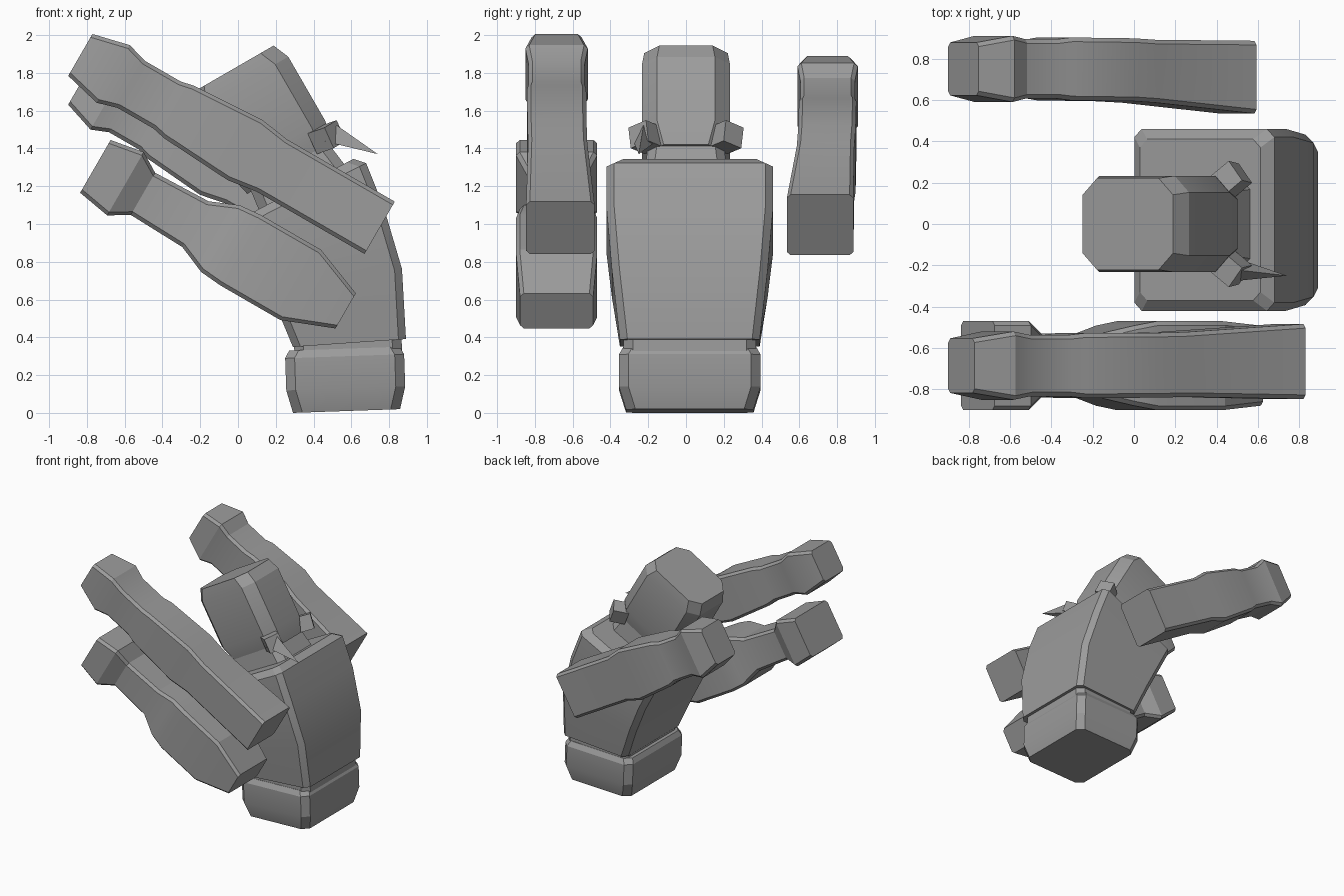
import bpy
import bmesh
from math import radians, sqrt
from mathutils import Vector, Euler, Matrix

cube = bpy.data.objects.get("Cube")
if cube:
    bpy.data.objects.remove(cube, do_unlink=True)

SIDEWAYS = Vector((0, 1, 0))

grey = bpy.data.materials.new("plain grey")
grey.use_nodes = True
grey.diffuse_color = (0.33, 0.33, 0.33, 1)
grey.node_tree.nodes["Principled BSDF"].inputs["Base Color"].default_value = grey.diffuse_color


def finish(name, bm):
    bmesh.ops.recalc_face_normals(bm, faces=bm.faces)
    mesh = bpy.data.meshes.new(name)
    bm.to_mesh(mesh)
    bm.free()
    mesh.materials.append(grey)
    part = bpy.data.objects.new(name, mesh)
    bpy.context.collection.objects.link(part)
    bpy.ops.object.select_all(action="DESELECT")
    part.select_set(True)
    bpy.context.view_layer.objects.active = part
    bpy.ops.object.shade_smooth_by_angle(angle=radians(20))


def direction(degrees):
    """Unit vector in the xz plane, measured from +x towards +z."""
    return Matrix.Rotation(radians(-degrees), 3, "Y") @ Vector((1, 0, 0))


def ring(centre, tilt, depth, width, bevel):
    """Bevelled rectangle; depth and width are half sizes."""
    along = direction(tilt)
    corners = []
    for a, b in ((1, -1), (1, 1), (-1, 1), (-1, -1)):
        long_cut = centre + along * a * (depth - bevel) + SIDEWAYS * b * width
        wide_cut = centre + along * a * depth + SIDEWAYS * b * (width - bevel)
        corners += [long_cut, wide_cut] if a * b < 0 else [wide_cut, long_cut]
    return corners


def loft(name, rings):
    bm = bmesh.new()
    loops = [[bm.verts.new(corner) for corner in points] for points in rings]
    for lower, upper in zip(loops, loops[1:]):
        for i in range(len(lower)):
            bm.faces.new((lower[i - 1], lower[i], upper[i], upper[i - 1]))
    bm.faces.new(loops[0])
    bm.faces.new(loops[-1])
    finish(name, bm)


def block(name, base, tilt, depth, width, bevel, levels):
    """Stack of rings above base: each level is height, depth and width scale."""
    up = direction(tilt + 90)
    loft(name, [ring(base + up * height, tilt, depth * deep, width * wide, bevel)
                for height, deep, wide in levels])


def limb(name, root, tip_y, angle, length, thickness, width, profile):
    """Limb running from root to tip; each step is position, thickness, width."""
    rings = []
    for position, thick, wide in profile:
        centre = root + direction(angle) * length * position
        centre.y += (tip_y - root.y) * min(1, position * 2)
        rings.append(ring(centre, angle - 90, thickness * thick, width * wide, .02))
    loft(name, rings)


# Hip block and the recessed waist above it
block("hips", Vector((.575, .02, 0)), 2, .315, .375, .05,
      [(0.01, .9, .9), (.13, 1, 1), (.3, 1, 1), (.34, .93, .94)])
block("waist", Vector((.585, .02, .3)), 3, .285, .35, .05,
      [(0, 1, 1), (.12, 1, 1)])


# Torso bending forward and widening towards the shoulders
def torso_ring(t):
    centre = Vector((.59 - .25 * t * sqrt(t), .02, .37 + .78 * t))
    return ring(centre, 4 + 23 * t, .3 + .08 * sqrt(t), .37 + .07 * min(1, t * 1.5), .04)


torso = [torso_ring(t) for t in (0, .4, .75, 1)]
torso.append(ring(Vector((.32, .02, 1.19)), 28, .33, .39, .04))
loft("torso", torso)

# Neck and head leaning forward
block("neck", Vector((.35, 0, 1.17)), 30, .26, .22, .05,
      [(0, 1, 1), (.2, .9, .9)])
block("head", Vector((.275, 0, 1.29)), 30, .29, .233, .08,
      [(0, .9, .85), (.13, 1, 1), (.52, 1, 1), (.61, .87, .95)])

# Small turned ear blocks
for side, name in ((-1, "right_ear"), (1, "left_ear")):
    bm = bmesh.new()
    bmesh.ops.create_cube(bm, size=.12)
    turn = Euler((radians(-20 * side), radians(-15), radians(40 * side)))
    bmesh.ops.rotate(bm, verts=bm.verts, matrix=turn.to_matrix())
    bmesh.ops.translate(bm, verts=bm.verts, vec=(.47, .215 * side, 1.46))
    finish(name, bm)

# Single spike behind the right ear
start, tip = Vector((.48, -.22, 1.47)), Vector((.74, -.25, 1.37))
spike = tip - start
bm = bmesh.new()
bmesh.ops.create_cone(bm, cap_ends=True, segments=3, radius1=.07, radius2=0, depth=spike.length)
bmesh.ops.remove_doubles(bm, verts=bm.verts, dist=.001)
bmesh.ops.rotate(bm, verts=bm.verts, matrix=spike.to_track_quat("Z", "Y").to_matrix())
bmesh.ops.translate(bm, verts=bm.verts, vec=(start + tip) / 2)
finish("ear_spike", bm)

# Arm: root, elbow, forearm, wrist, hand, tip
arm = [(0, 1, 1.1), (.36, 1, .95), (.45, 1.15, .95), (.67, 1, .95),
       (.71, .9, .9), (.83, .9, .9), (.89, 1.1, 1), (1, .8, .8)]
limb("right_arm", Vector((.75, -.665, .98)), -.685, 150, 1.83, .16, .165, arm)
limb("left_arm", Vector((.5, .71, .995)), .75, 150, 1.53, .185, .16, arm)

# Leg: blunt root, wide thigh, slim shin, wide foot
leg = [(0, .5, .9), (.18, 1, 1), (.42, 1, 1), (.5, .95, .9),
       (.6, .65, .72), (.81, .6, .72), (.88, .9, 1), (1, .75, 1)]
limb("right_leg", Vector((.57, -.685, .54)), -.685, 150, 1.53, .215, .215, leg)
